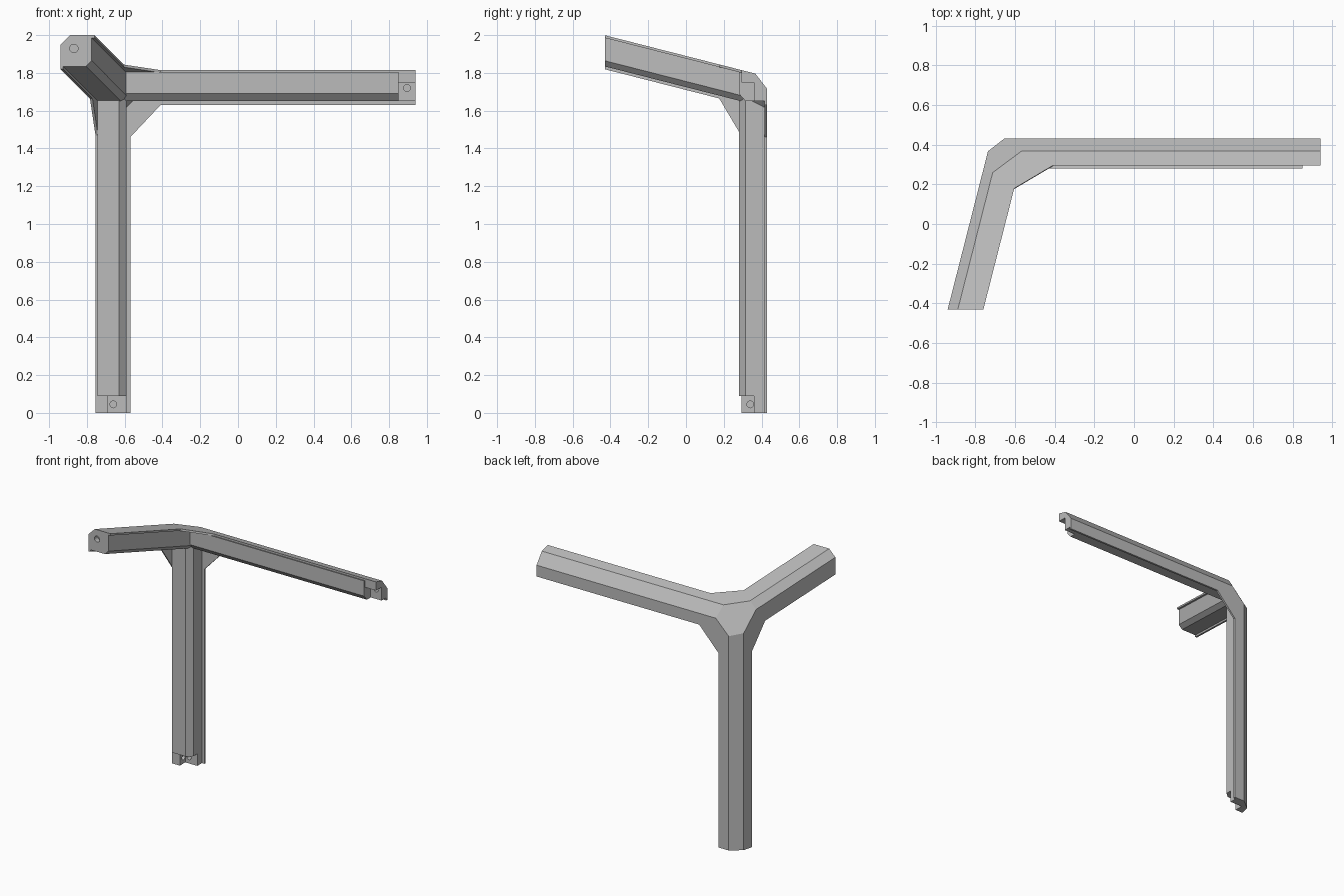
import bpy, bmesh
from mathutils import Vector

cube = bpy.data.objects.get("Cube")
if cube:
    bpy.data.objects.remove(cube, do_unlink=True)

grey = bpy.data.materials.new("grey_metal")
grey.use_nodes = True
grey.diffuse_color = (0.5, 0.5, 0.5, 1)
grey.node_tree.nodes["Principled BSDF"].inputs["Base Color"].default_value = (0.5, 0.5, 0.5, 1)

# Corner point where the three outer walls meet, and the arm directions
X, Y, Z = Vector((1, 0, 0)), Vector((0, 1, 0)), Vector((0, 0, 1))
SLOPE = 0.255
CORNER = Vector((-0.72, 0.43, 1.78))
FRONT = Vector((-SLOPE, -1, SLOPE))

# Outward wall normals
BACK = Y
SIDE = Vector((-1, SLOPE, 0)).normalized()
TOP = Vector((0, SLOPE, 1)).normalized()

# Chamfers on the three outer edges, and the facet across the corner
CHAMFERS = [
    ((BACK + SIDE).normalized(), 0.04),
    ((BACK + TOP).normalized(), 0.04),
    ((SIDE + TOP).normalized(), 0.034),
    (Vector((-1, 1.6, 1)).normalized(), 0.111),
]


def clip(bm, normal, depth):
    """Remove everything outside a plane and close the cut."""
    geom = bm.verts[:] + bm.edges[:] + bm.faces[:]
    bmesh.ops.bisect_plane(bm, geom=geom, dist=1e-5, plane_co=CORNER - normal * depth,
                           plane_no=normal, clear_outer=True)
    rim = [e for e in bm.edges if len(e.link_faces) == 1]
    if rim:
        bmesh.ops.edgeloop_fill(bm, edges=rim)


def solid(name, outline, sweep, planes):
    """Extrude an outline of points along a vector, then clip it."""
    bm = bmesh.new()
    base = bm.faces.new([bm.verts.new(p) for p in outline])
    moved = bmesh.ops.extrude_face_region(bm, geom=[base], use_keep_orig=True)["geom"]
    bmesh.ops.translate(bm, vec=sweep, verts=[g for g in moved if isinstance(g, bmesh.types.BMVert)])
    bmesh.ops.recalc_face_normals(bm, faces=bm.faces[:])
    for normal, depth in planes:
        clip(bm, normal, depth)
    bmesh.ops.recalc_face_normals(bm, faces=bm.faces[:])
    return add_object(name, bm)


def add_object(name, bm):
    mesh = bpy.data.meshes.new(name)
    bm.to_mesh(mesh)
    bm.free()
    mesh.materials.append(grey)
    obj = bpy.data.objects.new(name, mesh)
    bpy.context.collection.objects.link(obj)
    return obj


def bar(name, profile, u, v, ray, start, end, planes):
    outline = [CORNER + u * p + v * q + ray * start for p, q in profile]
    return solid(name, outline, ray * (end - start), planes)


def drill(obj, centre, axis, radius):
    """Cut a short blind bolt hole."""
    bm = bmesh.new()
    bmesh.ops.create_cone(bm, cap_ends=True, segments=20, radius1=radius, radius2=radius, depth=0.08)
    cutter = add_object("hole_cutter", bm)
    cutter.hide_render = True
    cutter.rotation_mode = 'QUATERNION'
    cutter.rotation_quaternion = axis.to_track_quat('Z', 'Y')
    cutter.location = centre
    mod = obj.modifiers.new("bolt_hole", 'BOOLEAN')
    mod.operation = 'DIFFERENCE'
    mod.solver = 'EXACT'
    mod.object = cutter
    bpy.context.view_layer.update()
    bpy.context.view_layer.objects.active = obj
    bpy.ops.object.modifier_apply(modifier=mod.name)
    bpy.data.objects.remove(cutter, do_unlink=True)


# Section of the leg and side arm: two thin lips around a chamfered core
LIP = 0.135
lip_u = -SLOPE * LIP
section = [(0.15, 0), (0, 0), (lip_u, -LIP), (lip_u + 0.014, -LIP), (lip_u + 0.01, -0.15),
           (0.09, -0.15), (0.13, -0.115), (0.13, -0.015), (0.15, -0.015)]
# Same section with the inner corner notched away for the bolts
notched = [(0.15, 0), (0, 0), (lip_u, -LIP), (0.03, -LIP), (0.03, -0.07),
           (0.13, -0.07), (0.13, -0.015), (0.15, -0.015)]

NOTCH = 0.09
for name, u, ray, length, third in (("leg", X, -Z, 1.78, TOP), ("side_arm", -Z, X, 1.66, SIDE)):
    bar(name, section, u, Y, ray, -0.2, length - NOTCH, [(third, 0)] + CHAMFERS)
    tip = bar(name + "_notched_end", notched, u, Y, ray, length - NOTCH, length, CHAMFERS)
    mid = CORNER + ray * (length - NOTCH / 2)
    drill(tip, mid + u * 0.06 - Y * 0.07, Y, 0.018)
    drill(tip, mid + u * 0.03 - Y * 0.09, u, 0.018)

# Front arm, rising forward, with a bolt hole in its end
front_section = [(0.18, 0), (0, 0), (0, -0.18), (0.014, -0.18), (0.014, -0.165),
                 (0.135, -0.165), (0.165, -0.135), (0.165, -0.014), (0.18, -0.014)]
front_arm = bar("front_arm", front_section, X, Z, FRONT, -0.2, 0.86, [(BACK, 0)] + CHAMFERS)
drill(front_arm, CORNER + FRONT * 0.86 + (X - Z) * 0.07, Y, 0.022)

# Gusset plates bridging each pair of arms in the plane of their shared wall
square_plate = [(0, 0), (0.31, 0), (0.31, 0.15), (0.15, 0.32), (0, 0.32)]
wide_plate = [(0, 0), (0.345, 0), (0.345, LIP), (0.18, 0.25), (0, 0.25)]
for name, plate, a, b, normal in (("back_gusset", square_plate, X, -Z, BACK),
                                  ("top_gusset", wide_plate, X, FRONT, TOP),
                                  ("side_gusset", wide_plate, -Z, FRONT, SIDE)):
    solid(name, [CORNER + a * p + b * q for p, q in plate], normal * -0.014, CHAMFERS)
